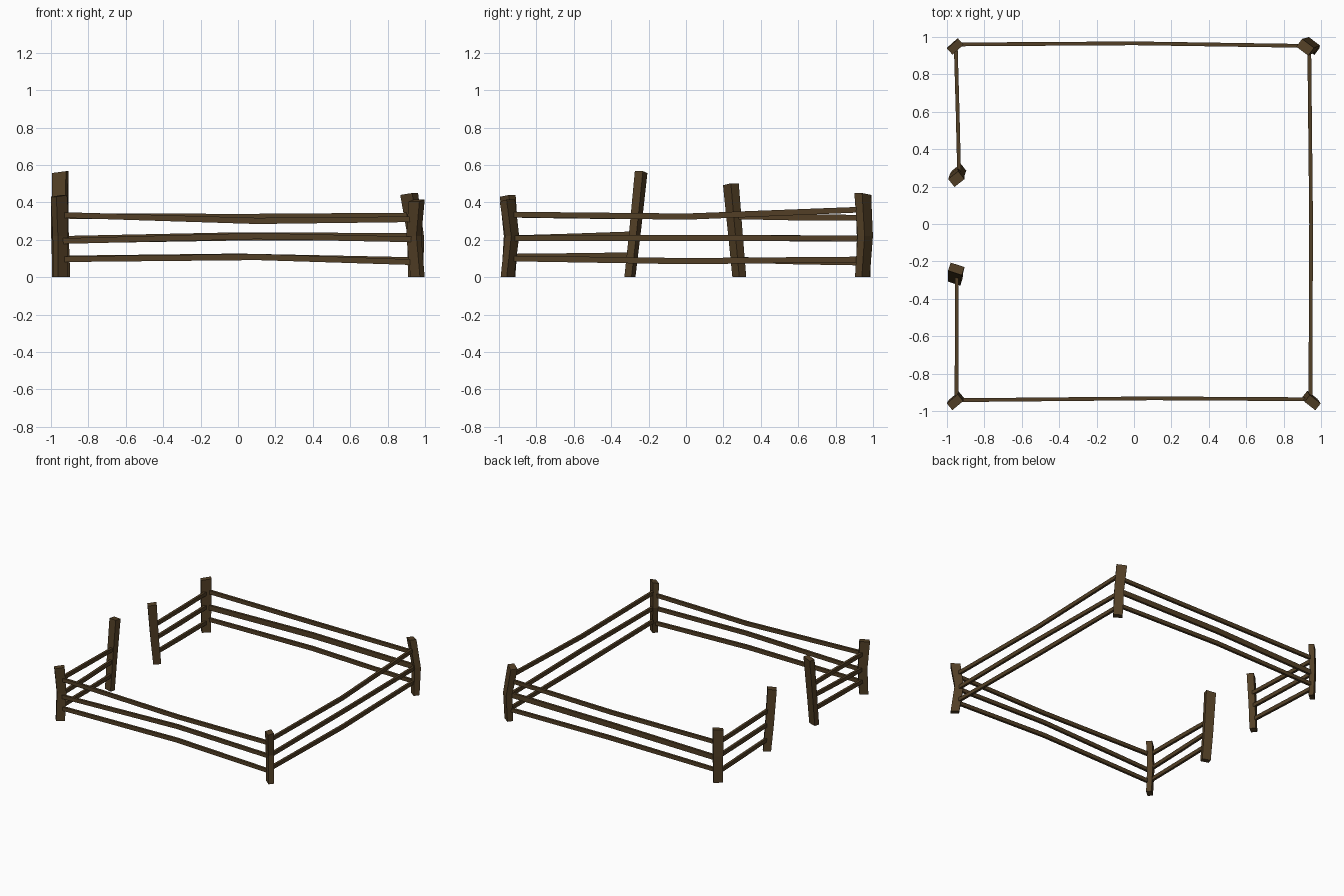
import bpy, bmesh, math
from mathutils import Vector

if "Cube" in bpy.data.objects:
    bpy.data.objects.remove(bpy.data.objects["Cube"], do_unlink=True)

wood = bpy.data.materials.new("dark_brown_wood")
wood.use_nodes = True
wood.diffuse_color = (0.085, 0.05, 0.019, 1)
wood.node_tree.nodes["Principled BSDF"].inputs["Base Color"].default_value = wood.diffuse_color


def loft(name, rings):
    """Skin a list of four-point rings into a closed, flat-shaded beam."""
    bm = bmesh.new()
    loops = [[bm.verts.new(p) for p in ring] for ring in rings]
    for a, b in zip(loops, loops[1:]):
        for i in range(4):
            j = (i + 1) % 4
            bm.faces.new((a[i], a[j], b[j], b[i]))
    bm.faces.new(loops[0][::-1])
    bm.faces.new(loops[-1])
    bmesh.ops.recalc_face_normals(bm, faces=bm.faces)
    mesh = bpy.data.meshes.new(name)
    bm.to_mesh(mesh)
    bm.free()
    mesh.materials.append(wood)
    bpy.context.collection.objects.link(bpy.data.objects.new(name, mesh))


CORNERS = ((-1, -1), (1, -1), (1, 1), (-1, 1))


def post(name, bottom, middle, top, height, size, angle, slope=0.01):
    """Bent square post, slightly wider and slanted at the top."""
    c, s = math.cos(math.radians(angle)), math.sin(math.radians(angle))
    rings = []
    for (x, y), z, grow in ((bottom, 0, 0.95), (middle, 0.22, 1), (top, height, 1.08)):
        ring = []
        for u, v in CORNERS:
            du, dv = u * size[0] / 2 * grow, v * size[1] / 2 * grow
            tilt = slope * (u - 1) / 2 if z == height else 0
            ring.append((x + du * c - dv * s, y + du * s + dv * c, z + tilt))
        rings.append(ring)
    loft(name, rings)


def rail(name, points, tall=0.03, deep=0.02):
    """Thin plank through a few points, slightly wider in the middle."""
    pts = [Vector(p) for p in points]
    run = pts[-1] - pts[0]
    side = Vector((-run.y, run.x, 0)).normalized()
    rings = []
    for i, p in enumerate(pts):
        k = 1.1 if 0 < i < len(pts) - 1 else 1
        rings.append([p + side * (u * deep / 2) + Vector((0, 0, v * tall * k / 2))
                      for u, v in CORNERS])
    loft(name, rings)


# Corner posts
post("front_right_post", (-.95, -.95), (-.95, -.935), (-.957, -.953), .44, (.07, .043), 40)
post("front_left_post", (.96, -.955), (.94, -.93), (.955, -.955), .415, (.043, .068), 52)
post("back_left_post", (.95, .943), (.95, .958), (.915, .945), .45, (.074, .048), -37)
post("back_right_post", (-.953, .948), (-.958, .953), (-.955, .948), .44, (.074, .04), 42)

# Posts either side of the opening
post("front_gate_post", (-.955, -.3), (-.955, -.275), (-.95, -.24), .567, (.072, .042), -18)
post("back_gate_post", (-.935, .285), (-.945, .265), (-.95, .24), .502, (.063, .05), 38)

# Rails: start, middle and end position, then heights for each level
LEVELS = ("lower", "middle", "upper")
SIDES = {
    "front": ((-.95, -.942), (.1, -.932), (.945, -.937),
              ((.096, .108, .08), (.193, .22, .202), (.333, .301, .31))),
    "back": ((-.955, .96), (0, .966), (.935, .952),
             ((.1, .11, .092), (.2, .218, .216), (.328, .322, .33))),
    "left": ((.943, -.935), (.947, 0), (.937, .95),
             ((.1, .086, .095), (.208, .21, .207), (.335, .324, .362))),
    "front_gate": ((-.95, -.945), (-.947, -.6), (-.947, -.275),
                   ((.11, .112, .118), (.208, .217, .23), (.334, .33, .325))),
    "back_gate": ((-.953, .95), (-.943, .6), (-.935, .27),
                  ((.078, .085, .093), (.205, .208, .212), (.318, .32, .325))),
}
for side, (start, middle, end, heights) in SIDES.items():
    for level, zs in zip(LEVELS, heights):
        thick = 0.04 if (side, level) == ("back", "middle") else 0.03
        rail(f"{side}_{level}_rail",
             [(*p, z) for p, z in zip((start, middle, end), zs)], tall=thick)
